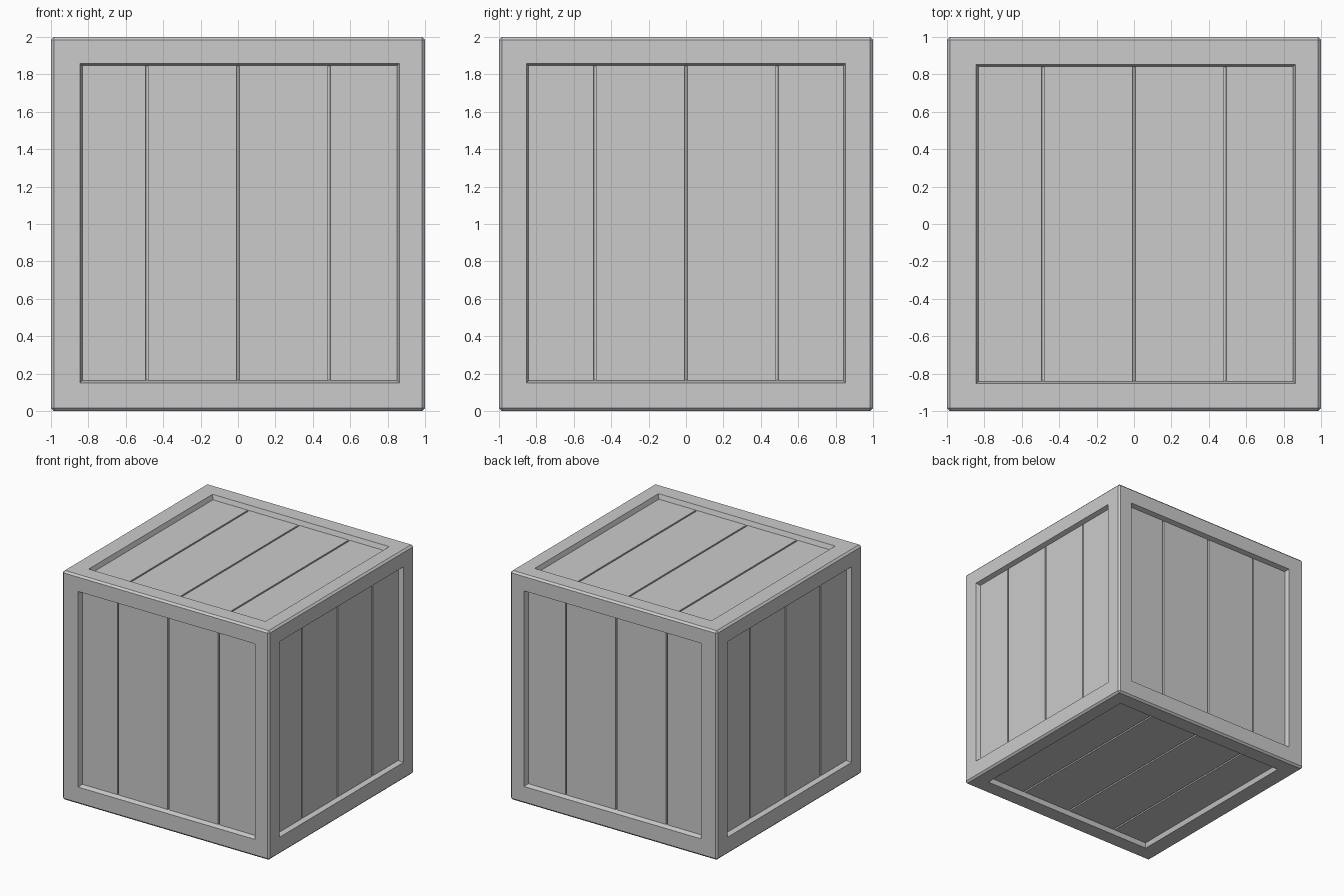
import bpy, bmesh
from mathutils import Vector

if "Cube" in bpy.data.objects:
    bpy.data.objects.remove(bpy.data.objects["Cube"])

EDGE = 0.016      # chamfer on the outer edges
OPEN = 0.80       # half size of each recessed opening
SLOPE = 0.018     # sideways slope of the recess walls
DEPTH = 0.04      # depth of the recess
GAP = 0.007       # half width of the gap between planks

# Outer box with chamfered edges
bm = bmesh.new()
bmesh.ops.create_cube(bm, size=2)
bmesh.ops.bevel(bm, geom=bm.edges[:], offset=EDGE, segments=1, affect='EDGES')
bm.normal_update()


def plank_panel(face):
    """Recess one side of the box and cut three plank gaps in its floor."""
    n = face.normal.copy()
    # Recess; the openings sit slightly off centre in x and z
    shift = Vector((0.01, 0, 0.005))
    shift -= n * shift.dot(n)
    bmesh.ops.inset_region(bm, faces=[face], thickness=1 - EDGE - OPEN)
    bmesh.ops.translate(bm, verts=face.verts[:], vec=shift)
    bmesh.ops.inset_region(bm, faces=[face], thickness=SLOPE, depth=-DEPTH)

    # Split the floor into planks and narrow strips
    axis = Vector((0, 1, 0)) if abs(n.x) > 0.9 else Vector((1, 0, 0))
    level = face.calc_center_median().dot(n)

    def floor():
        return [f for f in bm.faces if f.normal.dot(n) > 0.99
                and abs(f.calc_center_median().dot(n) - level) < 1e-4]

    gaps = (-0.487, 0, 0.487)
    for c in gaps:
        for s in (-GAP, GAP):
            fs = floor()
            geom = list({e for f in fs for e in f.edges}) + fs
            geom += list({v for f in fs for v in f.verts})
            bmesh.ops.bisect_plane(bm, geom=geom, plane_co=axis * (c + s), plane_no=axis)
            bm.normal_update()

    # Sink the strips as tapered grooves
    strips = [f for f in floor()
              if any(abs(f.calc_center_bounds().dot(axis) - c) < 0.003 for c in gaps)]
    bmesh.ops.inset_individual(bm, faces=strips, thickness=GAP * 0.5, depth=-0.02)
    bm.normal_update()


for side in [f for f in bm.faces if f.calc_area() > 1]:
    plank_panel(side)

bmesh.ops.translate(bm, verts=bm.verts[:], vec=(0, 0, 1))
mesh = bpy.data.meshes.new("crate")
bm.to_mesh(mesh)
bm.free()
bpy.context.collection.objects.link(bpy.data.objects.new("crate", mesh))
